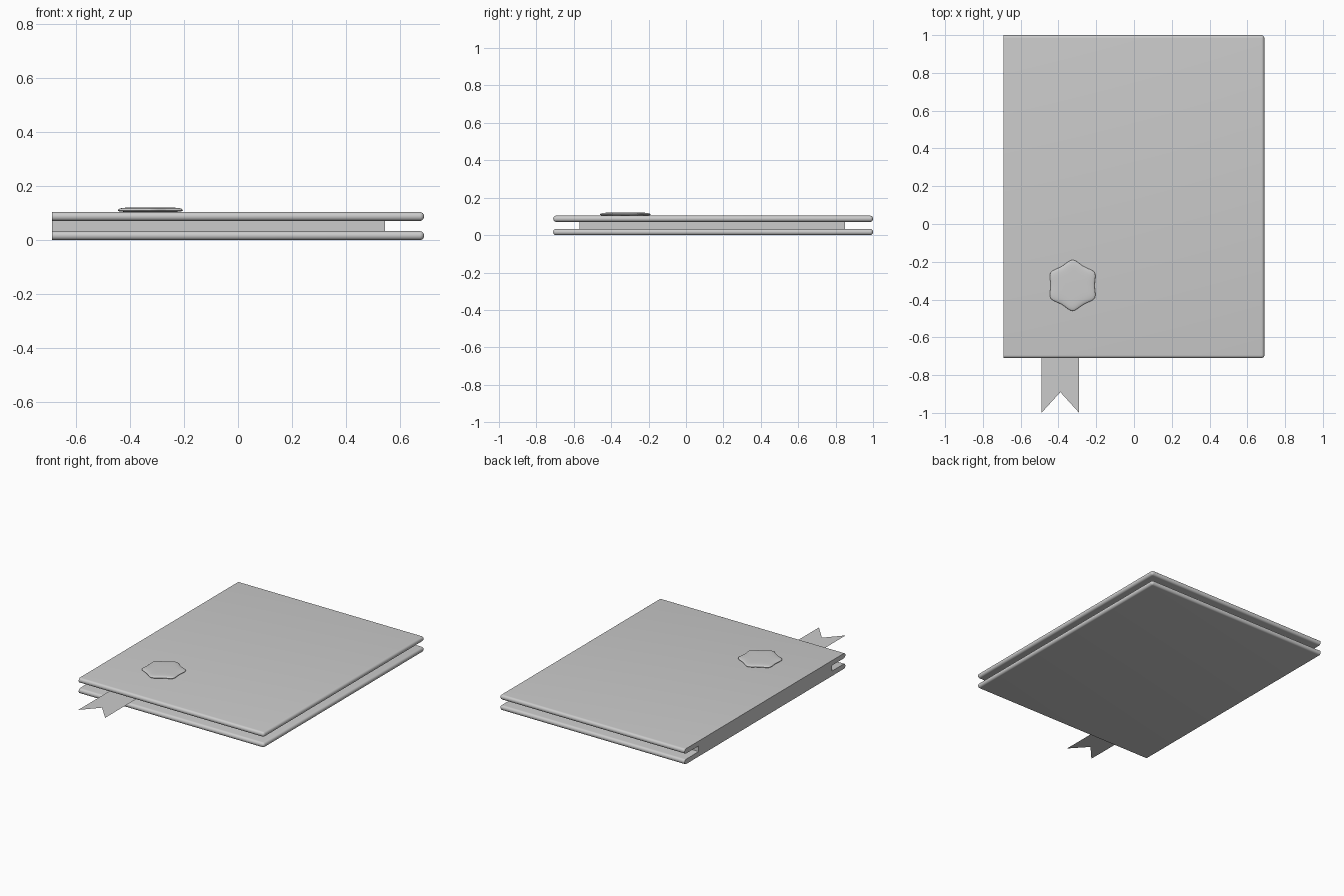
import bpy, bmesh, math

if "Cube" in bpy.data.objects:
    bpy.data.objects.remove(bpy.data.objects["Cube"])

HALF_W, FRONT, BACK = 0.69, -0.71, 1.0
T = 0.033            # cover thickness
TOP = 0.104          # top of upper cover


def finish(name, bm, smooth=True):
    bmesh.ops.recalc_face_normals(bm, faces=bm.faces[:])
    me = bpy.data.meshes.new(name)
    bm.to_mesh(me)
    bm.free()
    ob = bpy.data.objects.new(name, me)
    bpy.context.collection.objects.link(ob)
    if smooth:
        bpy.ops.object.select_all(action='DESELECT')
        ob.select_set(True)
        bpy.context.view_layer.objects.active = ob
        bpy.ops.object.shade_smooth_by_angle(angle=math.radians(35))
    return ob


def box(lo, hi):
    bm = bmesh.new()
    bmesh.ops.create_cube(bm, size=1)
    for v in bm.verts:
        v.co = [(a + b) / 2 + c * (b - a) for a, b, c in zip(lo, hi, v.co)]
    return bm


# covers: rounded on three sides, flat along the spine
def cover(name, z):
    bm = box((-HALF_W, FRONT, z), (HALF_W, BACK, z + T))
    edges = [e for e in bm.edges if any(v.co.x > 0 for v in e.verts)]
    bmesh.ops.bevel(bm, geom=edges, offset=T * 0.48, segments=6,
                    profile=0.5, affect='EDGES')
    finish(name, bm)


cover("bottom_cover", 0)
cover("top_cover", TOP - T)

# page block, flush with the covers at the spine
finish("pages", box((-HALF_W, -0.57, T), (0.545, 0.85, TOP - T)), False)

# ribbon bookmark: flat strip with a swallowtail end
bm = bmesh.new()
ribbon = [(-0.49, -0.55), (-0.49, -1.0), (-0.39, -0.89), (-0.29, -1.0), (-0.29, -0.55)]
bm.faces.new([bm.verts.new((x, y, 0.055)) for x, y in ribbon])
finish("bookmark_ribbon", bm, False)

# cushioned six-pointed star on the upper cover
bm = bmesh.new()
rings = []
for scale, z in [(0.94, TOP - 0.001), (1.0, 0.109), (0.98, 0.115), (0.85, 0.120), (0.5, 0.121)]:
    ring = []
    for i in range(12):
        r = (0.108 if i % 2 else 0.158) * scale
        a = math.pi / 2 + i * math.pi / 6
        ring.append(bm.verts.new((-0.325 + r * math.cos(a), -0.325 + r * math.sin(a), z)))
    rings.append(ring)
for lower, upper in zip(rings, rings[1:]):
    for i in range(12):
        j = (i + 1) % 12
        bm.faces.new((lower[i], lower[j], upper[j], upper[i]))
bm.faces.new(rings[0][::-1])
bm.faces.new(rings[-1])
star = finish("star_emblem", bm)
sub = star.modifiers.new("soften", 'SUBSURF')
sub.levels = sub.render_levels = 2
for p in star.data.polygons:
    p.use_smooth = True
